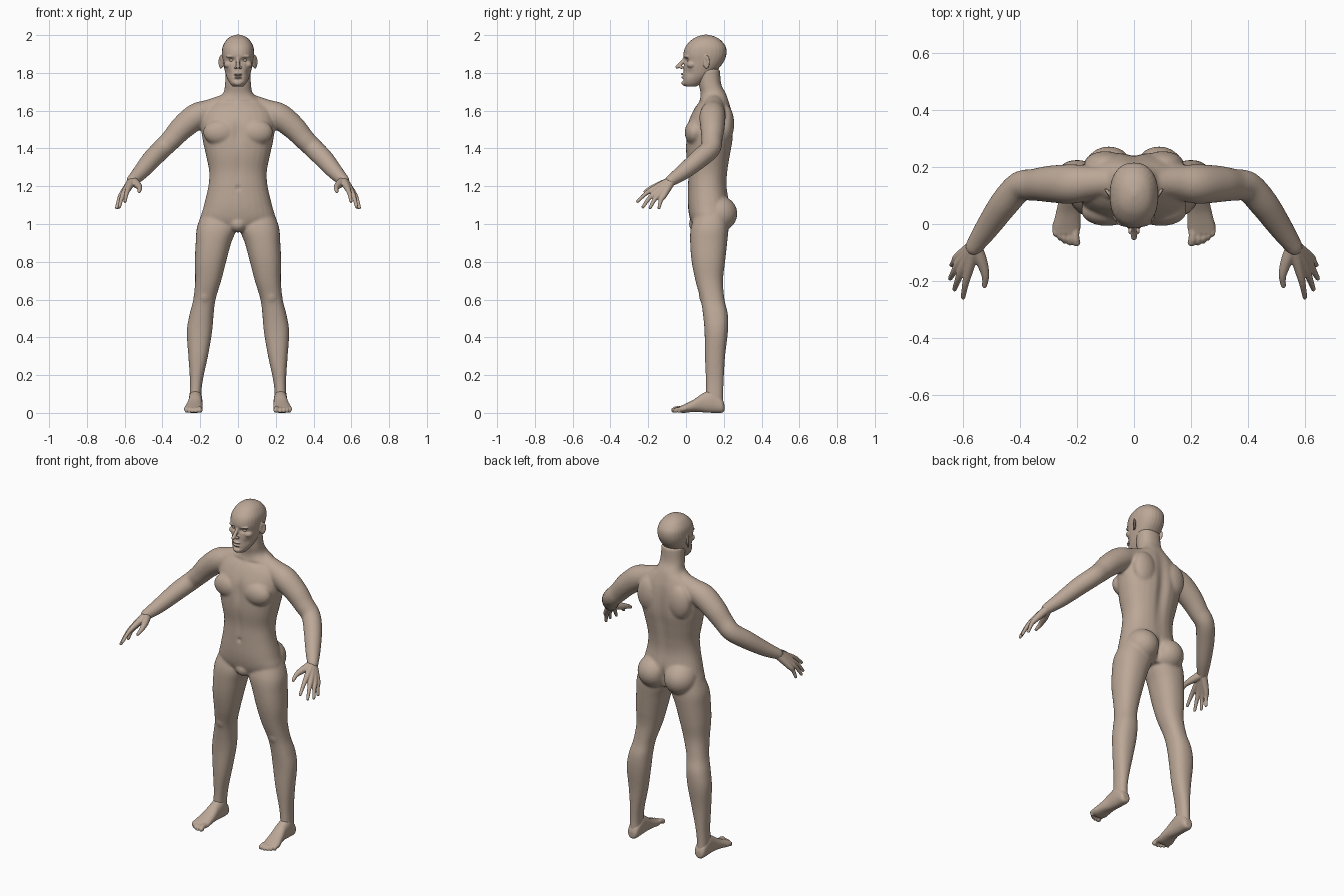
import bpy, bmesh, math
from mathutils import Vector, Matrix, Euler

cube = bpy.data.objects.get("Cube")
if cube:
    bpy.data.objects.remove(cube, do_unlink=True)

skin_tone = bpy.data.materials.new("warm beige skin")
skin_tone.use_nodes = True
colour = (0.50, 0.39, 0.31, 1)
skin_tone.diffuse_color = colour
skin_tone.node_tree.nodes["Principled BSDF"].inputs["Base Color"].default_value = colour

SIDES = 28


def smooth_stations(stations, steps=6):
    """Catmull-Rom interpolation of whole station tuples."""
    last = len(stations) - 1
    result = []
    for i in range(last):
        window = zip(stations[max(i - 1, 0)], stations[i],
                     stations[i + 1], stations[min(i + 2, last)])
        window = list(window)
        for k in range(steps):
            t = k / steps
            result.append([0.5 * (2 * b + (c - a) * t + (2 * a - 5 * b + 4 * c - d) * t * t
                                  + (3 * b - a - 3 * c + d) * t ** 3)
                           for a, b, c, d in window])
    result.append(list(stations[last]))
    return result


def bridge(bm, rings):
    """Join rings of points into a closed, capped shell."""
    loops = [[bm.verts.new(p) for p in ring] for ring in rings]
    for low, high in zip(loops, loops[1:]):
        for i in range(SIDES):
            j = (i + 1) % SIDES
            bm.faces.new((low[i], low[j], high[j], high[i]))
    bm.faces.new(loops[0][::-1])
    bm.faces.new(loops[-1])


def stack(bm, stations, along="z"):
    """Loft rounded sections: (position, centre x, half width, low, high)."""
    rings = []
    for t, centre, half, low, high in smooth_stations(stations):
        ring = []
        for i in range(SIDES):
            angle = math.tau * i / SIDES
            c, s = (math.copysign(abs(f(angle)) ** 0.88, f(angle)) for f in (math.cos, math.sin))
            a = centre + half * c
            b = (low + high) / 2 + (high - low) / 2 * s
            ring.append((a, b, t) if along == "z" else (a, t, b))
        rings.append(ring)
    bridge(bm, rings)


def ball(bm, centre, radii, turn=0.0):
    matrix = Matrix.LocRotScale(Vector(centre), Euler((0, 0, turn)), Vector(radii))
    bmesh.ops.create_uvsphere(bm, u_segments=24, v_segments=16, radius=1, matrix=matrix)


def tube(bm, stations):
    """Round limb through (x, y, z, radius) with rounded ends."""
    path = smooth_stations(stations)
    rings = []
    for i, (x, y, z, r) in enumerate(path):
        before, after = path[max(i - 1, 0)], path[min(i + 1, len(path) - 1)]
        turn = (Vector(after[:3]) - Vector(before[:3])).to_track_quat("Z", "Y")
        rings.append([Vector((x, y, z)) + turn @ Vector((r * math.cos(a), r * math.sin(a), 0))
                      for a in (math.tau * k / SIDES for k in range(SIDES))])
    bridge(bm, rings)
    for x, y, z, r in (path[0], path[-1]):
        ball(bm, (x, y, z), (r, r, r))


def mirror(bm):
    copy = bmesh.ops.duplicate(bm, geom=bm.verts[:] + bm.edges[:] + bm.faces[:])
    verts = [g for g in copy["geom"] if isinstance(g, bmesh.types.BMVert)]
    bmesh.ops.scale(bm, vec=(-1, 1, 1), verts=verts)


def finish(name, bm, voxel=None, relax=0, dents=()):
    """Fuse the shells into one skin, relax it, then press in soft dents."""
    bmesh.ops.recalc_face_normals(bm, faces=bm.faces[:])
    mesh = bpy.data.meshes.new(name)
    bm.to_mesh(mesh)
    bm.free()
    obj = bpy.data.objects.new(name, mesh)
    bpy.context.collection.objects.link(obj)
    if voxel:
        fuse = obj.modifiers.new("fuse", "REMESH")
        fuse.mode = "VOXEL"
        fuse.voxel_size = voxel
        soften = obj.modifiers.new("soften", "SMOOTH")
        soften.factor = 0.5
        soften.iterations = relax
        graph = bpy.context.evaluated_depsgraph_get()
        mesh = bpy.data.meshes.new_from_object(obj.evaluated_get(graph))
        obj.modifiers.clear()
        obj.data = mesh
    for v in mesh.vertices:
        side = -1 if v.co.x < 0 else 1
        here = Vector((abs(v.co.x), v.co.y, v.co.z))
        for centre, radii, push in dents:
            d = sum(((p - c) / r) ** 2 for p, c, r in zip(here, centre, radii))
            if d < 9:
                v.co += Vector((side * push[0], push[1], push[2])) * math.exp(-d)
    mesh.materials.clear()
    mesh.materials.append(skin_tone)
    mesh.shade_smooth()
    return obj


# Body: arms, legs and muscle masses on one side, mirrored, then the trunk
bm = bmesh.new()
tube(bm, [(.06, .15, 1.64, .05), (.15, .145, 1.6, .06), (.22, .14, 1.57, .069),
          (.295, .14, 1.51, .064), (.35, .137, 1.45, .056), (.4, .13, 1.4, .053),
          (.455, .07, 1.345, .051), (.515, -.015, 1.275, .042), (.56, -.08, 1.23, .031)])
stack(bm, [(.03, .225, .034, .1, .2), (.1, .225, .031, .105, .197), (.18, .22, .035, .105, .2),
           (.3, .211, .052, .1, .207), (.43, .204, .067, .098, .222), (.52, .193, .064, .09, .222),
           (.6, .178, .059, .077, .204), (.7, .158, .069, .05, .196), (.8, .146, .083, .03, .207),
           (.9, .13, .094, .022, .218), (.98, .112, .106, .025, .225), (1.06, .1, .09, .05, .22)])
ball(bm, (.178, .103, .62), (.036, .034, .048))       # kneecap
ball(bm, (.088, .172, 1.055), (.095, .1, .095))       # buttock
ball(bm, (.095, .045, 1.485), (.09, .052, .068))      # chest muscle
ball(bm, (.1, .21, 1.53), (.075, .045, .1))           # shoulder blade
mirror(bm)
stack(bm, [(.98, 0, .15, .04, .2), (1.03, 0, .195, .02, .225), (1.1, 0, .18, .01, .23),
           (1.2, 0, .157, .01, .217), (1.28, 0, .153, .01, .222), (1.37, 0, .171, 0, .237),
           (1.45, 0, .188, 0, .25), (1.53, 0, .196, .008, .25), (1.6, 0, .18, .038, .242),
           (1.65, 0, .13, .07, .228), (1.69, 0, .08, .077, .213), (1.74, 0, .069, .068, .187),
           (1.82, 0, .066, .06, .18)])
ball(bm, (0, .065, 1), (.05, .05, .045))
finish("body", bm, .007, 8, [
    ((0, .25, 1.42), (.03, .06, .2), (0, -.014, 0)),      # spine furrow
    ((0, .25, 1.04), (.016, .07, .06), (0, -.022, 0)),    # cleft
    ((0, 0, 1.49), (.022, .05, .07), (0, .009, 0)),       # breastbone
    ((0, .01, 1.19), (.01, .03, .012), (0, .008, 0)),     # navel
    ((0, .01, 1.3), (.015, .03, .09), (0, .004, 0)),      # belly line
    ((.06, .06, 1.645), (.05, .04, .01), (0, .006, 0)),   # collarbone hollow
])

# Hands: each finger runs from the wrist through its knuckle
bm = bmesh.new()
wrist = Vector((.557, -.075, 1.232))
for knuckle, tip in (((.578, -.16, 1.192), (.598, -.256, 1.12)),
                     ((.598, -.152, 1.175), (.628, -.228, 1.09)),
                     ((.611, -.136, 1.162), (.643, -.19, 1.086)),
                     ((.615, -.115, 1.155), (.638, -.143, 1.086))):
    middle = Vector(knuckle).lerp(Vector(tip), .5) + Vector((.002, -.003, .006))
    tube(bm, [(*wrist, .024), (*knuckle, .0165), (*middle, .0115), (*tip, .0085)])
tube(bm, [(.553, -.085, 1.225, .024), (.532, -.135, 1.207, .02),
          (.52, -.18, 1.192, .0135), (.523, -.216, 1.172, .009)])
mirror(bm)
finish("hands", bm, .004, 3)

# Feet: heel-to-ball loft with five toes
bm = bmesh.new()
stack(bm, [(.203, .225, .018, .01, .045), (.188, .225, .032, 0, .08), (.14, .225, .036, 0, .12),
           (.09, .226, .037, .003, .104), (.04, .23, .043, .005, .07), (-.01, .236, .049, 0, .045),
           (-.035, .238, .046, .002, .034)], along="y")
for x, tip, r in ((.205, -.064, .0145), (.227, -.066, .01), (.245, -.06, .0095),
                  (.261, -.05, .009), (.276, -.036, .009)):
    tube(bm, [(x, .0, .022, r), (x, (tip - .03) / 2, .022, r * .95), (x - .003, tip, r, r)])
mirror(bm)
finish("feet", bm, .004, 3)

# Head: paired features, then skull, nose and mouth
bm = bmesh.new()
ball(bm, (.09, .108, 1.858), (.008, .021, .037), -.6)   # ear
ball(bm, (.036, .004, 1.887), (.028, .014, .008), .25)  # brow
ball(bm, (.05, .03, 1.843), (.025, .026, .02))          # cheekbone
ball(bm, (.012, -.024, 1.829), (.009, .012, .008))      # nostril wing
mirror(bm)
stack(bm, [(1.727, 0, .026, 0, .05), (1.745, 0, .043, -.016, .085), (1.78, 0, .061, -.015, .13),
           (1.82, 0, .072, -.012, .17), (1.86, 0, .08, -.01, .2), (1.9, 0, .085, -.014, .214),
           (1.94, 0, .081, -.002, .21), (1.975, 0, .061, .03, .182), (1.993, 0, .036, .062, .15),
           (2.002, 0, .008, .095, .115)])
tube(bm, [(0, -.008, 1.875, .009), (0, -.024, 1.852, .01), (0, -.046, 1.832, .0105)])
ball(bm, (0, -.016, 1.793), (.022, .011, .007))         # upper lip
ball(bm, (0, -.015, 1.777), (.02, .011, .007))          # lower lip
ball(bm, (0, -.007, 1.747), (.024, .017, .016))         # chin
finish("head", bm, .0035, 3, [
    ((.034, -.004, 1.868), (.018, .03, .012), (0, .014, 0)),     # eye socket
    ((.1, .104, 1.86), (.012, .009, .02), (-.006, 0, 0)),        # ear hollow
    ((0, -.025, 1.785), (.022, .02, .004), (0, .007, 0)),        # mouth line
    ((0, -.02, 1.763), (.025, .02, .006), (0, .004, 0)),         # chin crease
    ((.055, .015, 1.8), (.02, .03, .022), (-.004, .004, 0)),     # cheek hollow
])

# Closed eyelids set into the sockets
bm = bmesh.new()
ball(bm, (.034, .019, 1.867), (.016, .014, .01), .2)
mirror(bm)
finish("eyelids", bm)
